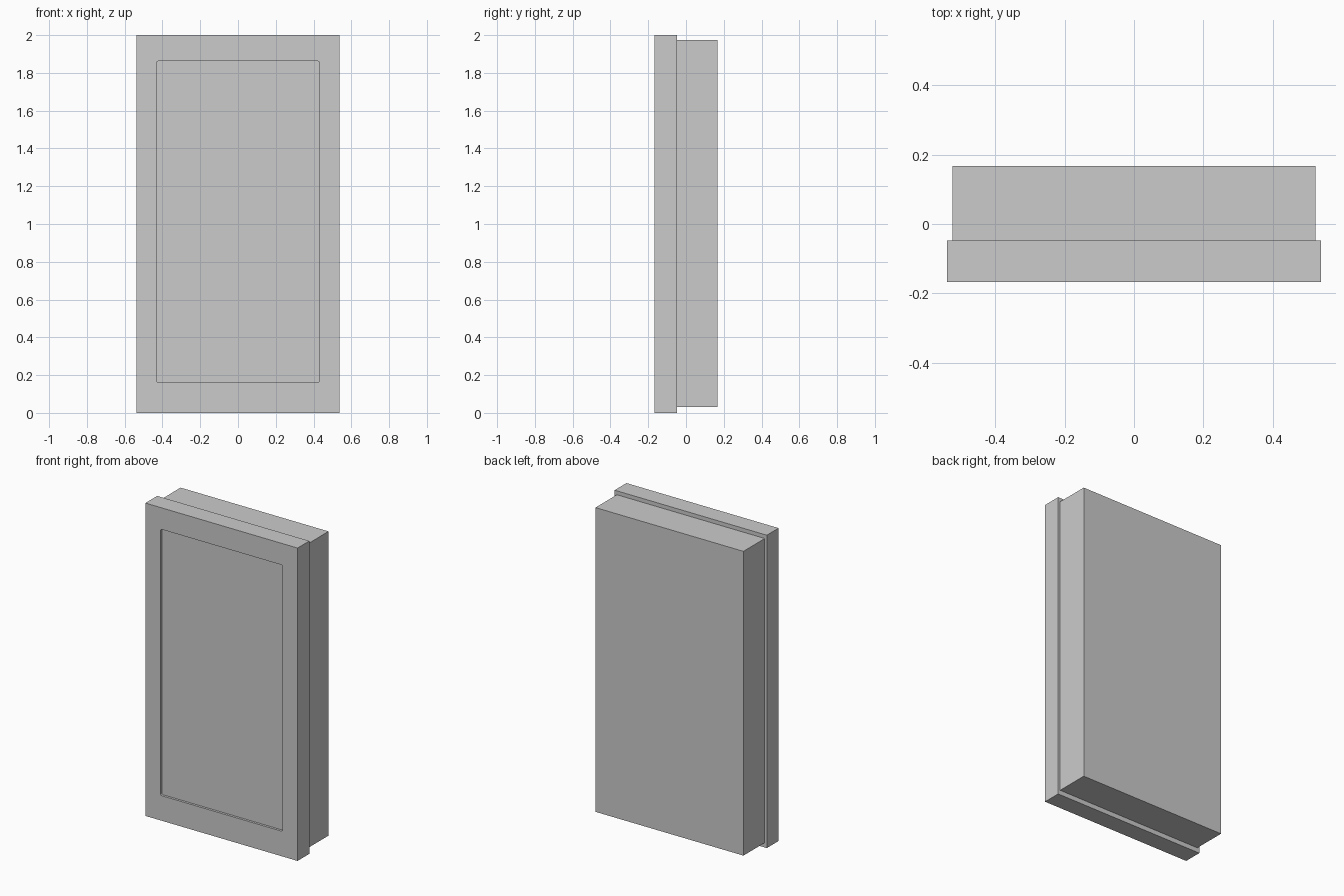
import bpy, bmesh

if "Cube" in bpy.data.objects:
    bpy.data.objects.remove(bpy.data.objects["Cube"])


def box(name, x, y, z):
    """Axis-aligned box from (min, max) ranges."""
    bm = bmesh.new()
    bmesh.ops.create_cube(bm, size=1)
    for v in bm.verts:
        v.co = [r[0] + (c + 0.5) * (r[1] - r[0]) for c, r in zip(v.co, (x, y, z))]
    me = bpy.data.meshes.new(name)
    bm.to_mesh(me)
    bm.free()
    ob = bpy.data.objects.new(name, me)
    bpy.context.collection.objects.link(ob)
    return ob


# Rear cabinet, slightly smaller than the front bezel
box("rear_cabinet", (-0.523, 0.523), (-0.048, 0.167), (0.03, 1.975))

# Front bezel slab
bezel = box("front_bezel", (-0.538, 0.538), (-0.167, -0.048), (0, 2))

# Shallow screen recess with slightly rounded corners
cutter = box("recess_cutter", (-0.431, 0.431), (-0.25, -0.152), (0.16, 1.862))
bm = bmesh.new()
bm.from_mesh(cutter.data)
depth_edges = [e for e in bm.edges if abs(e.verts[0].co.y - e.verts[1].co.y) > 0.01]
bmesh.ops.bevel(bm, geom=depth_edges, offset=0.01, segments=3, profile=0.5, affect='EDGES')
bm.to_mesh(cutter.data)
bm.free()
cutter.hide_render = True

# Cut the recess and discard the cutter
mod = bezel.modifiers.new("screen_recess", 'BOOLEAN')
mod.operation = 'DIFFERENCE'
mod.solver = 'EXACT'
mod.object = cutter
bpy.context.view_layer.objects.active = bezel
bpy.ops.object.modifier_apply(modifier=mod.name)
bpy.data.objects.remove(cutter)
